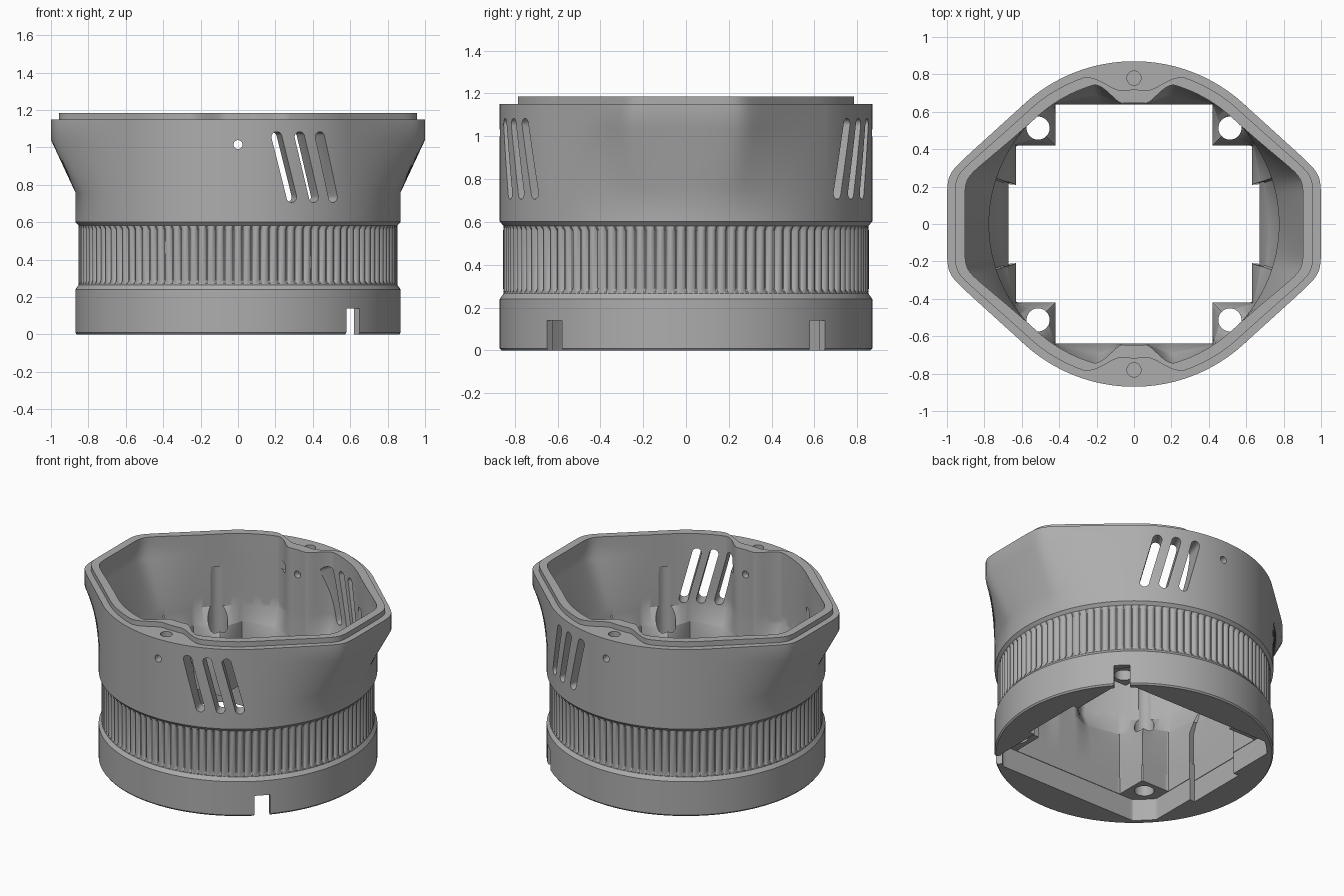
import bpy, bmesh
from math import sin, cos, pi, radians, tau
from mathutils import Matrix, Vector

if "Cube" in bpy.data.objects:
    bpy.data.objects.remove(bpy.data.objects["Cube"])

grey = bpy.data.materials.new("plain grey")
grey.use_nodes = True
grey.diffuse_color = (0.42, 0.42, 0.42, 1)
grey.node_tree.nodes["Principled BSDF"].inputs["Base Color"].default_value = grey.diffuse_color


# Outlines: each gives a radius for an angle
def circle(r):
    return lambda a: r


def mix(f, g, t):
    return lambda a: f(a) * (1 - t) + g(a) * t


def winged(a):
    # circle with two flat-ended wings on the x axis
    c, s = max(abs(cos(a)), 1e-6), abs(sin(a))
    if c < 0.672 * 1.0:
        return 0.87
    end, flank = 1 / c, 0.87 / (0.672 * c + 0.741 * s)
    return (end ** -40 + flank ** -40) ** (-1 / 40)


def bump(a, width, depth):
    # screw boss lobe at the front and back
    x = abs(cos(a)) * 0.78
    t = min(max((width - x) / (width - 0.07), 0), 1)
    return depth * t * t * (3 - 2 * t)


def inner_round(a):
    return 0.775 - bump(a, 0.22, 0.125)


def inner_winged(a):
    return winged(a) - 0.097 - bump(a, 0.22, 0.125)


def lip_edge(a):
    return winged(a) - 0.042 - bump(a, 0.26, 0.11)


def square(a):
    c, s = max(abs(cos(a)), 1e-6), max(abs(sin(a)), 1e-6)
    side = 0.67 / c
    if side * s > 0.22:
        side = 0.63 / c
    return min(side, 0.64 / s)


def opening(a):
    # square with the four corner screw blocks left standing
    c, s = max(abs(cos(a)), 1e-6), max(abs(sin(a)), 1e-6)
    return min(square(a), max(0.42 / c, 0.42 / s))


def foot(a):
    return min(square(a) + 0.004, 0.83)


RIBS = 110


def ribbed(a):
    return 0.828 + 0.026 * abs(sin(a * RIBS / 2)) ** 0.6


def shell(name, outer, inner, steps):
    # closed ring: outer levels going up, inner levels going down
    bm = bmesh.new()
    loops = []
    for z, f in outer + inner[::-1]:
        angles = [tau * (i + 0.5) / steps for i in range(steps)]
        loops.append([bm.verts.new((f(a) * cos(a), f(a) * sin(a), z)) for a in angles])
    for k, low in enumerate(loops):
        high = loops[(k + 1) % len(loops)]
        for i in range(steps):
            j = (i + 1) % steps
            bm.faces.new((low[i], low[j], high[j], high[i]))
    bmesh.ops.recalc_face_normals(bm, faces=bm.faces)
    mesh = bpy.data.meshes.new(name)
    bm.to_mesh(mesh)
    bm.free()
    mesh.materials.append(grey)
    obj = bpy.data.objects.new(name, mesh)
    bpy.context.collection.objects.link(obj)
    return obj


def cut(obj, matrix, radius=0, depth=1, stretch=0):
    # removes a cylinder, a stretched slot, or a unit box when radius is 0
    bm = bmesh.new()
    if radius:
        bmesh.ops.create_cone(bm, cap_ends=True, segments=24, radius1=radius,
                              radius2=radius, depth=depth,
                              matrix=Matrix.Rotation(pi / 24, 4, 'Z'))
        for v in bm.verts:
            v.co.y += stretch / 2 if v.co.y > 0 else -stretch / 2
    else:
        bmesh.ops.create_cube(bm, size=1)
    bm.transform(matrix)
    bmesh.ops.recalc_face_normals(bm, faces=bm.faces)
    mesh = bpy.data.meshes.new("cutter")
    bm.to_mesh(mesh)
    bm.free()
    cutter = bpy.data.objects.new("cutter", mesh)
    cutter.hide_render = True
    bpy.context.collection.objects.link(cutter)
    mod = obj.modifiers.new("cut", 'BOOLEAN')
    mod.operation, mod.solver, mod.object = 'DIFFERENCE', 'EXACT', cutter
    bpy.context.view_layer.objects.active = obj
    bpy.ops.object.modifier_apply(modifier=mod.name)
    bpy.data.objects.remove(cutter)


def move(x, y, z):
    return Matrix.Translation((x, y, z))


def turn(degrees, axis):
    return Matrix.Rotation(radians(degrees), 4, axis)


def block(x, y, z):
    return Matrix.Diagonal(Vector((x, y, z, 1)))


# Base ring, ribbed grip, housing and rim lip
slope = mix(opening, inner_round, 0.45)
base = shell("base_ring",
             [(0, circle(0.862)), (0.01, circle(0.87)), (0.24, circle(0.87)), (0.265, circle(0.852))],
             [(0, foot), (0.15, foot), (0.15, opening), (0.265, opening)], 480)
grip = shell("ribbed_grip",
             [(0.265, circle(0.852)), (0.272, circle(0.852)), (0.29, ribbed),
              (0.56, ribbed), (0.578, circle(0.852)), (0.582, circle(0.852))],
             [(0.265, opening), (0.48, opening), (0.582, slope)], RIBS * 10)
inner_levels = [(0.582, slope), (0.69, inner_round), (0.76, inner_round)]
outer_levels = [(0.582, circle(0.852)), (0.602, circle(0.87)), (0.76, circle(0.87))]
housing = shell("upper_housing",
                outer_levels + [(1.04, winged), (1.15, winged)],
                inner_levels + [(1.04, inner_winged), (1.15, inner_winged)], 480)
lip = shell("rim_lip", [(1.15, lip_edge), (1.185, lip_edge)],
            [(1.15, inner_winged), (1.185, inner_winged)], 480)

# Corner notches and vertical corner screw channels
for k in range(4):
    corner = turn(45 + 90 * k, 'Z')
    cut(base, corner @ move(0.8, 0, 0.02) @ block(0.5, 0.1, 0.24))
    for part in (base, grip, housing):
        cut(part, corner @ move(0.725, 0, 0.53), 0.062, 0.86)

# Slanted vents, front and back
for flip in (1, -1):
    for angle in (-33, -25, -16.5, 16.5, 25, 33):
        cut(housing, block(1, flip, 1) @ turn(angle, 'Z') @ move(0, -0.82, 0.895)
            @ turn(90, 'X') @ turn(14.5, 'Z'), 0.029, 0.4, 0.33)

# Rim screw holes, nut pockets and cross pin holes
for s in (1, -1):
    cut(housing, move(0, s * 0.78, 1.05), 0.038, 0.4)
    cut(housing, move(-s * 0.09, s * 0.715, 1.0) @ block(0.22, 0.05, 0.06))
    cut(housing, move(0, s * 0.8, 1.015) @ turn(90, 'X'), 0.024, 0.5)

# Smooth shading with crisp edges
bpy.ops.object.select_all(action='DESELECT')
for part in (base, grip, housing, lip):
    part.select_set(True)
bpy.context.view_layer.objects.active = base
bpy.ops.object.shade_smooth_by_angle(angle=radians(30))
